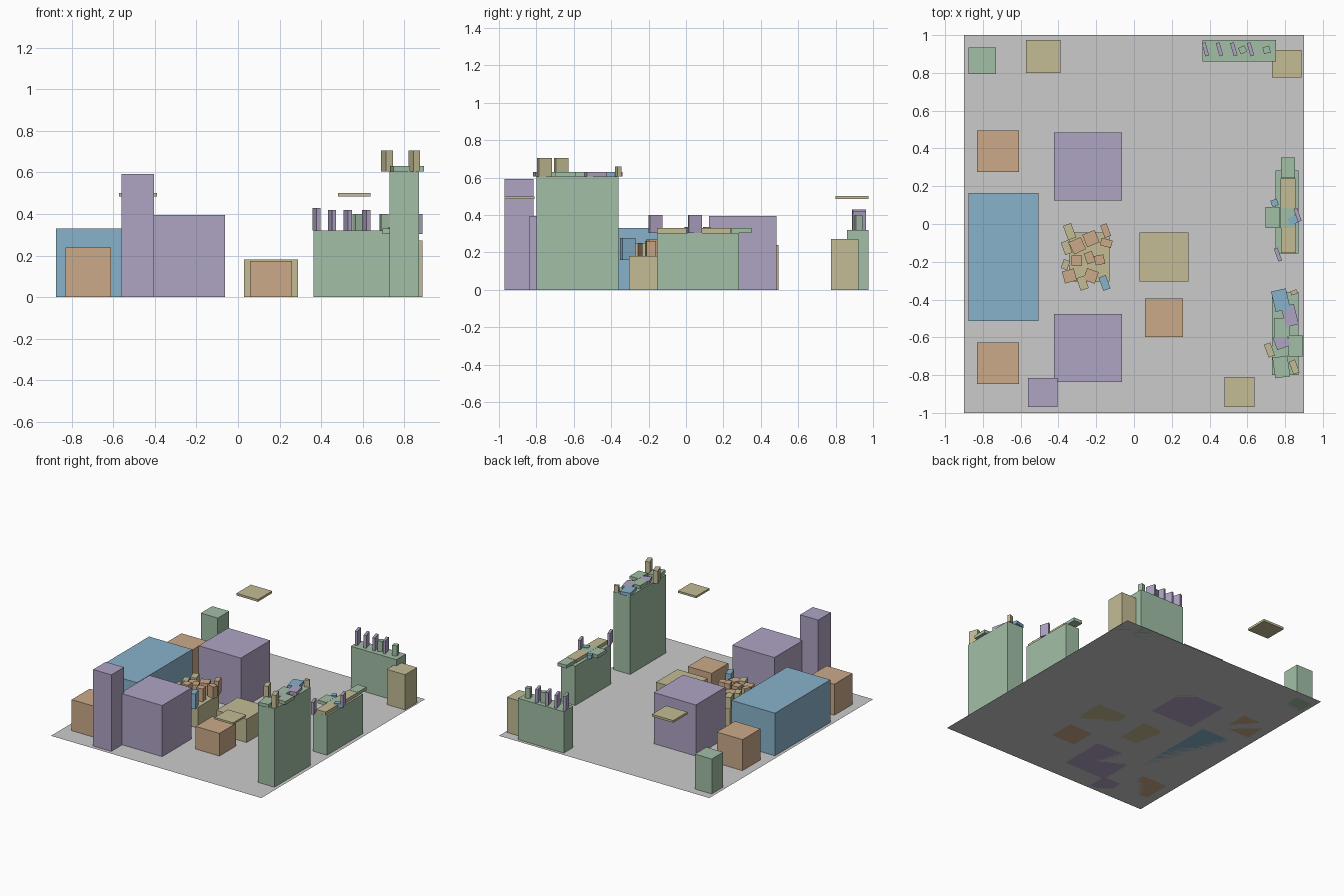
import bpy, bmesh, math
from mathutils import Matrix

COLS = {'blue': (0.25, 0.45, 0.6, 1), 'orange': (0.6, 0.4, 0.25, 1), 'green': (0.36, 0.52, 0.38, 1),
        'purple': (0.43, 0.37, 0.55, 1), 'tan': (0.55, 0.5, 0.3, 1)}
mats = {}
for k, c in COLS.items():
    mats[k] = bpy.data.materials.new(k)
    mats[k].diffuse_color = c


def block(name, col, x, y, w, d, z0, z1, rot=0):
    """Box by centre, width, depth, bottom and top, turned about z."""
    bm = bmesh.new()
    bmesh.ops.create_cube(bm, size=1)
    bmesh.ops.transform(bm, verts=bm.verts, matrix=Matrix.Diagonal((w, d, z1 - z0, 1)))
    me = bpy.data.meshes.new(name)
    bm.to_mesh(me)
    bm.free()
    ob = bpy.data.objects.new(name, me)
    ob.location = (x, y, (z0 + z1) / 2)
    ob.rotation_euler.z = math.radians(rot)
    me.materials.append(mats[col])
    bpy.context.collection.objects.link(ob)


def span(name, col, x0, x1, y0, y1, z1, z0=0):
    """Box by its limits."""
    block(name, col, (x0 + x1) / 2, (y0 + y1) / 2, x1 - x0, y1 - y0, z0, z1)


# floor sheet
bpy.ops.mesh.primitive_plane_add(size=2)
floor = bpy.context.object
floor.name = "floor"
floor.data.transform(Matrix.Diagonal((0.9, 1, 1, 1)))

# furniture
span("bed", 'blue', -0.875, -0.505, -0.513, 0.163, 0.33)
for y in (-0.737, 0.385):
    block("side_table", 'orange', -0.72, y, 0.22, 0.22, 0, 0.24)
for y in (-0.656, 0.304):
    block("armchair", 'purple', -0.243, y, 0.36, 0.36, 0, 0.395)
span("tall_stand", 'purple', -0.56, -0.405, -0.97, -0.815, 0.592)
span("low_table", 'tan', 0.028, 0.288, -0.305, -0.045, 0.18)
span("stool", 'orange', 0.057, 0.26, -0.598, -0.395, 0.175)
span("planter", 'green', -0.875, -0.73, 0.795, 0.935, 0.27)
span("basket", 'tan', 0.73, 0.887, 0.775, 0.922, 0.272)
span("back_shelf", 'green', 0.363, 0.753, 0.86, 0.975, 0.32)
span("side_shelf", 'green', 0.75, 0.87, -0.155, 0.283, 0.305)
span("tall_shelf", 'green', 0.73, 0.872, -0.8, -0.36, 0.605)
span("item_table", 'tan', -0.345, -0.13, -0.305, -0.045, 0.16)

# floating panels
span("hanging_panel", 'tan', -0.573, -0.39, 0.8, 0.975, 0.502, 0.485)
span("hanging_panel", 'tan', 0.48, 0.637, -0.97, -0.81, 0.5, 0.485)

# small goods on the table: colour, x, y, width, depth, top, turn
goods = [('tan', -.341, -.04, .045, .08, .25, 20), ('orange', -.3, -.115, .07, .07, .24, 25),
         ('orange', -.228, -.077, .07, .07, .25, 22), ('orange', -.15, -.035, .035, .07, .27, 20),
         ('orange', -.147, -.1, .06, .04, .25, -15), ('tan', -.357, -.125, .04, .07, .25, 20),
         ('orange', -.303, -.193, .055, .055, .26, 0), ('orange', -.235, -.178, .045, .06, .27, 20),
         ('orange', -.182, -.19, .05, .05, .26, 10), ('tan', -.363, -.215, .035, .05, .25, -20),
         ('orange', -.342, -.275, .065, .065, .24, 15), ('orange', -.228, -.275, .065, .065, .25, -20),
         ('tan', -.272, -.313, .045, .07, .25, 18), ('blue', -.156, -.312, .04, .075, .278, 20)]
for c, x, y, w, d, z, r in goods:
    block("table_item", c, x, y, w, d, 0.16, z, r)

# upright books and small pots on the back shelf
for x, z in ((.378, .43), (.453, .42), (.528, .42), (.617, .42)):
    block("upright_book", 'purple', x, .925, .02, .072, .32, z, 16)
for x, r in ((.575, 25), (.702, 15)):
    block("pot", 'green', x, .922, .036, .036, .32, .40, r)

# flat goods on the side shelf
for c, x, y, w, d, z, r in [
        ('green', .815, .297, .075, .108, .33, 0), ('tan', .815, .162, .08, .156, .33, 0),
        ('green', .733, .034, .076, .11, .33, 0), ('green', .812, .034, .08, .11, .33, 0),
        ('tan', .817, -.077, .08, .155, .33, 0), ('blue', .744, .112, .035, .035, .335, 20),
        ('blue', .843, .02, .05, .04, .335, 20), ('purple', .866, .048, .02, .072, .40, 18),
        ('purple', .762, -.162, .02, .072, .40, 20)]:
    block("side_shelf_item", c, x, y, w, d, .305, z, r)

# goods on the tall shelf
for c, x, y, w, d, z, r in [
        ('blue', .777, -.403, .08, .11, .63, 13), ('tan', .847, -.362, .035, .022, .66, 20),
        ('purple', .825, -.485, .07, .11, .63, 14), ('green', .782, -.548, .08, .1, .63, 0),
        ('purple', .782, -.622, .075, .07, .63, 20), ('green', .857, -.645, .076, .112, .63, 0),
        ('green', .78, -.757, .08, .11, .63, 8), ('tan', .717, -.667, .035, .072, .705, 20),
        ('tan', .848, -.757, .035, .072, .705, 20)]:
    block("tall_shelf_item", c, x, y, w, d, .605, z, r)
